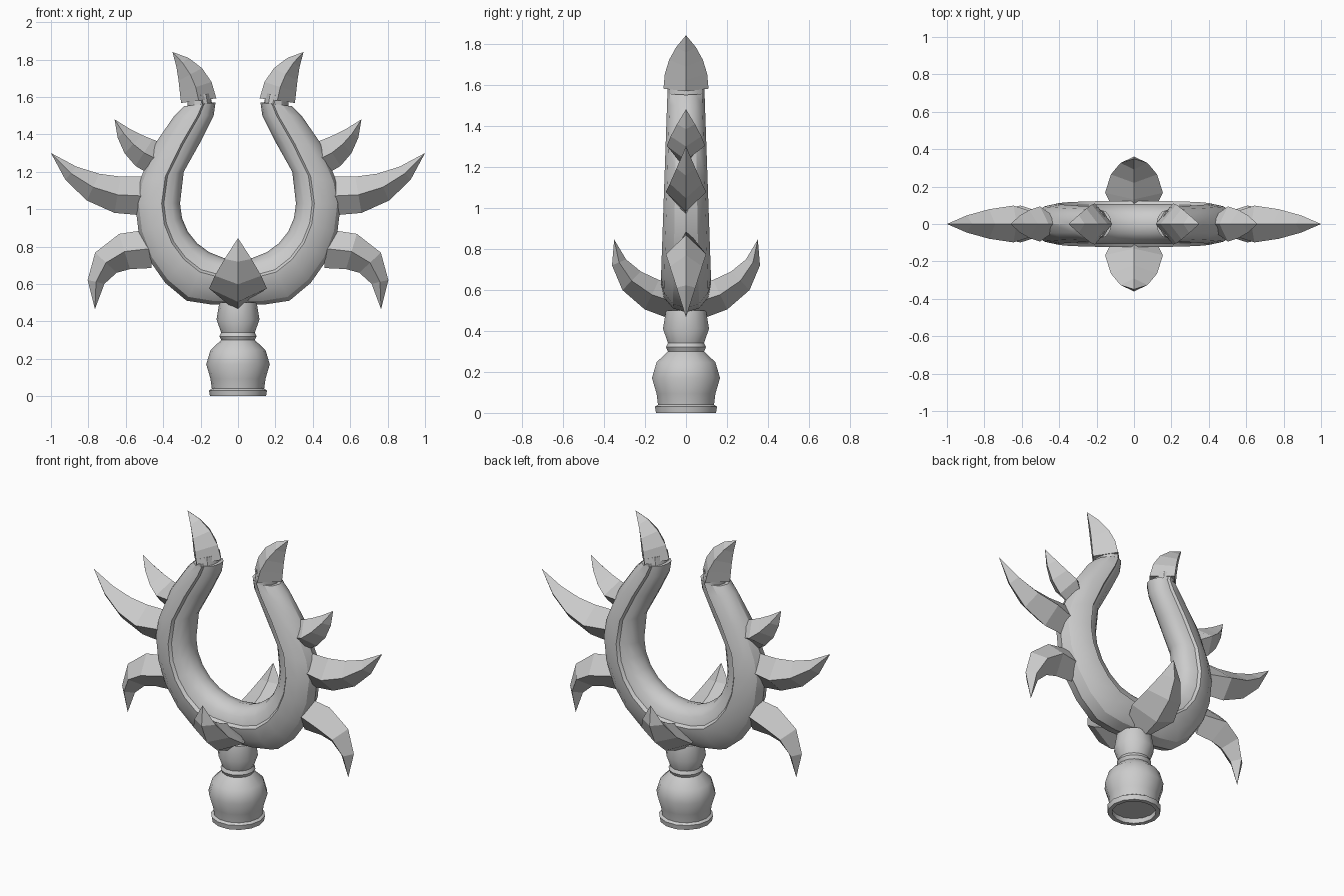
import bpy, bmesh
from math import sin, cos, pi, tau, radians
from mathutils import Vector

if "Cube" in bpy.data.objects:
    bpy.data.objects.remove(bpy.data.objects["Cube"], do_unlink=True)

stone = bpy.data.materials.new("light_grey")
stone.use_nodes = True
stone.diffuse_color = (0.6, 0.6, 0.6, 1)
stone.node_tree.nodes["Principled BSDF"].inputs["Base Color"].default_value = stone.diffuse_color


def loft(name, rings, smooth_angle=None, mirror_axis=None, cap_start=True):
    """Skin a row of closed rings with equal point counts and close the far end."""
    bm = bmesh.new()
    loops = [[bm.verts.new(point) for point in ring] for ring in rings]
    for lower, upper in zip(loops, loops[1:]):
        for i in range(len(lower)):
            bm.faces.new((lower[i - 1], lower[i], upper[i], upper[i - 1]))
    if cap_start:
        bm.faces.new(loops[0])
    bm.faces.new(loops[-1])
    bmesh.ops.remove_doubles(bm, verts=loops[-1], dist=0.001)
    bmesh.ops.recalc_face_normals(bm, faces=bm.faces)
    mesh = bpy.data.meshes.new(name)
    bm.to_mesh(mesh)
    bm.free()
    mesh.materials.append(stone)
    part = bpy.data.objects.new(name, mesh)
    bpy.context.collection.objects.link(part)
    if smooth_angle:
        bpy.ops.object.select_all(action="DESELECT")
        part.select_set(True)
        bpy.context.view_layer.objects.active = part
        bpy.ops.object.shade_smooth_by_angle(angle=radians(smooth_angle))
    if mirror_axis:
        mirror = part.modifiers.new("mirror", "MIRROR")
        mirror.use_axis = [axis == mirror_axis for axis in "XYZ"]


def thorn(name, root, bend, tip, width, depth, root_depth=0.5, mirror_axis="X"):
    """Curved diamond-section spike, tapering from root to tip, with a mirrored twin."""
    root, bend, tip = Vector(root), Vector(bend), Vector(tip)
    steps = 4
    rings = []
    for step in range(steps + 1):
        t = step / steps
        centre = root.lerp(bend, t).lerp(bend.lerp(tip, t), t)
        along = (bend - root).lerp(tip - bend, t).normalized()
        taper = 1 - t * t
        across = Vector((-along.y, along.x)) * width * taper
        ridge = depth * min(taper, root_depth + 2 * t)
        flat = [(centre + across, 0), (centre, ridge), (centre - across, 0), (centre, -ridge)]
        if mirror_axis == "X":
            rings.append([(p.x, side, p.y) for p, side in flat])
        else:
            rings.append([(side, p.x, p.y) for p, side in flat])
    loft(name, rings, mirror_axis=mirror_axis)


# Handle: recessed foot, round knob, collar and neck
foot = [(0.125, 0.03), (0.125, 0), (0.15, 0), (0.155, 0.03), (0.14, 0.04)]
knob_radius = 0.17
knob = [(knob_radius * cos(a), knob_radius + knob_radius * sin(a) * 0.9)
        for a in (-pi / 6, 0, pi / 6)]
neck = [(0.09, 0.3), (0.1, 0.32), (0.09, 0.34), (0.115, 0.41), (0.1, 0.5)]
sides = 14
turns = [tau * i / sides for i in range(sides)]
loft("handle", [[(r * cos(a), r * sin(a), z) for a in turns] for r, z in foot + knob + neck],
     smooth_angle=40)

# Horseshoe body: lower half follows two ellipses, the arms then lean inward
centre_height = 1.03
stations = []
for k in range(7):
    across, down = sin(pi / 2 * k / 6), cos(pi / 2 * k / 6)
    inner = Vector((0.31 * across, centre_height - 0.3 * down))
    outer = Vector((0.55 * across, max(0.49, centre_height - 0.6 * down)))
    stations.append((inner, outer))
arm = [(0.29, 1.2, 0.53, 1.14), (0.2, 1.36, 0.45, 1.34), (0.13, 1.5, 0.34, 1.5),
       (0.12, 1.57, 0.29, 1.55), (0.14, 1.57, 0.27, 1.55), (0.15, 1.62, 0.27, 1.6)]
stations += [(Vector(p[:2]), Vector(p[2:])) for p in arm]

# Cross-section: rounded inner lip, a small step, then a rounded outer flank
quarter = [pi / 6 * i for i in range(4)]
lip = [(0.36 * (1 - cos(a)), 0.85 * sin(a)) for a in quarter]
flank = [(0.41 + 0.59 * sin(a), cos(a)) for a in quarter]
front = lip + flank
section = front + [(t, -side) for t, side in front[-2:0:-1]]
rings = []
for inner, outer in stations:
    ring = []
    for t, side in section:
        p = inner.lerp(outer, t)
        depth = 0.145 - 0.035 * p.y
        ring.append((p.x, side * depth, p.y))
    rings.append(ring)
loft("horseshoe_body", rings, smooth_angle=32, mirror_axis="X", cap_start=False)

# Claws on the two arm ends
thorn("end_claws", root=(0.21, 1.58), bend=(0.23, 1.73), tip=(0.35, 1.84),
      width=0.095, depth=0.11, root_depth=1)

# Three thorns along each outer side
thorn("upper_thorns", root=(0.44, 1.27), bend=(0.57, 1.32), tip=(0.66, 1.48),
      width=0.09, depth=0.1)
thorn("middle_thorns", root=(0.5, 1.07), bend=(0.8, 1.05), tip=(1, 1.3),
      width=0.105, depth=0.105)
thorn("lower_thorns", root=(0.46, 0.79), bend=(0.8, 0.8), tip=(0.765, 0.465),
      width=0.105, depth=0.105)

# Upturned thorns on the front and back
thorn("front_and_back_thorns", root=(0.03, 0.53), bend=(0.34, 0.6), tip=(0.35, 0.845),
      width=0.085, depth=0.165, mirror_axis="Y")
